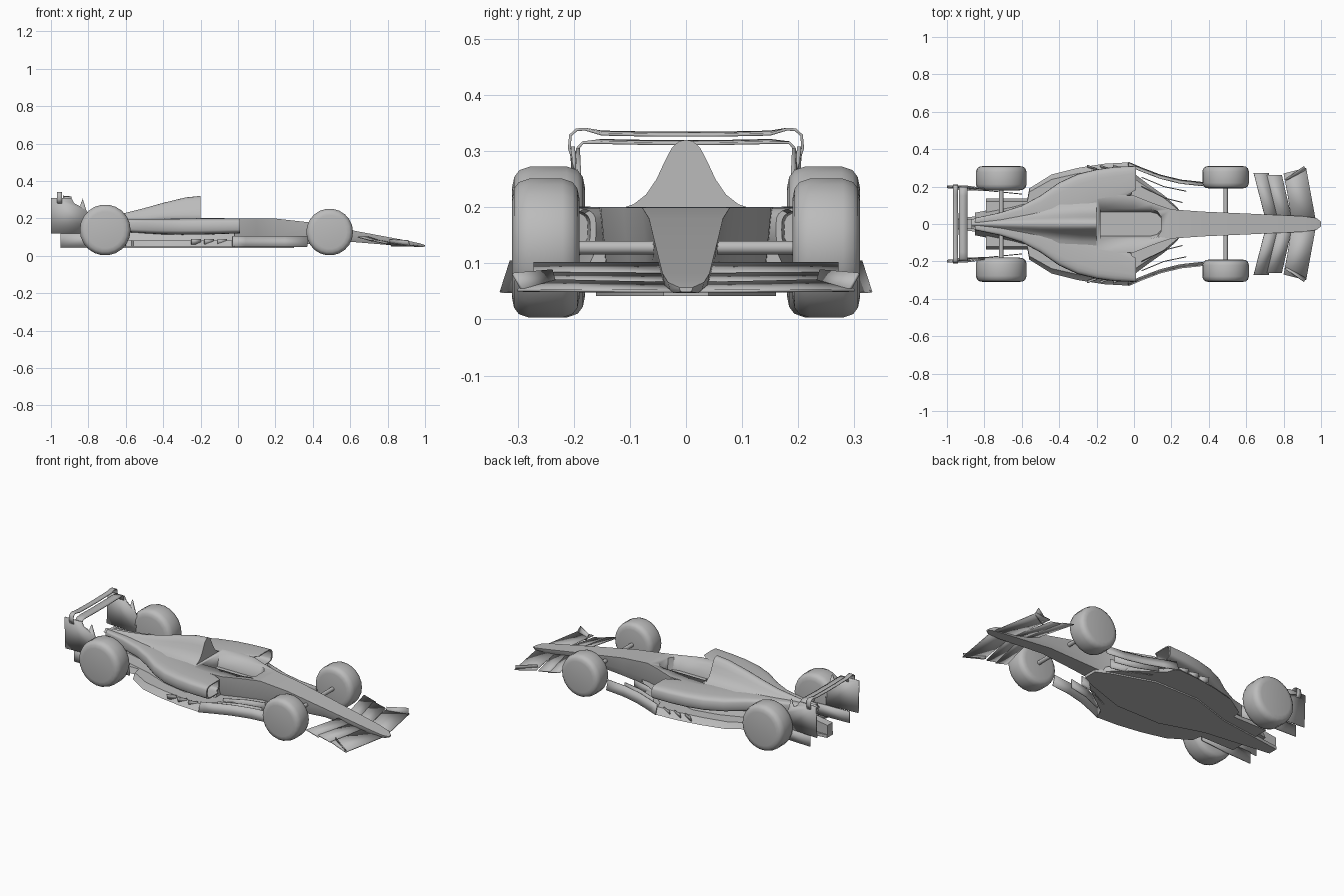
import bpy, bmesh
from math import sin, cos, pi, copysign, radians

cube = bpy.data.objects.get("Cube")
if cube:
    bpy.data.objects.remove(cube, do_unlink=True)

grey = bpy.data.materials.new("light_grey")
grey.use_nodes = True
grey.diffuse_color = (0.5, 0.5, 0.5, 1)
grey.node_tree.nodes["Principled BSDF"].inputs["Base Color"].default_value = (0.5, 0.5, 0.5, 1)


def make(name, verts, faces, mirror=False, thick=0, angle=35):
    me = bpy.data.meshes.new(name)
    me.from_pydata(verts, [], faces)
    bm = bmesh.new()
    bm.from_mesh(me)
    bmesh.ops.recalc_face_normals(bm, faces=bm.faces)
    bm.to_mesh(me)
    bm.free()
    me.materials.append(grey)
    ob = bpy.data.objects.new(name, me)
    bpy.context.collection.objects.link(ob)
    bpy.ops.object.select_all(action='DESELECT')
    ob.select_set(True)
    bpy.context.view_layer.objects.active = ob
    bpy.ops.object.shade_smooth_by_angle(angle=radians(angle))
    if thick:
        m = ob.modifiers.new("thickness", 'SOLIDIFY')
        m.thickness, m.offset = thick, 0
    if mirror:
        m = ob.modifiers.new("mirror", 'MIRROR')
        m.use_axis = (False, True, False)
        m.use_mirror_merge = False
    return ob


def loft(name, rings, **kw):
    """Skin closed rings of equal length and cap both ends."""
    n = len(rings[0])
    faces = [(i * n + j, i * n + (j + 1) % n, (i + 1) * n + (j + 1) % n, (i + 1) * n + j)
             for i in range(len(rings) - 1) for j in range(n)]
    last = (len(rings) - 1) * n
    faces += [tuple(range(n)), tuple(range(last, last + n))]
    return make(name, [v for r in rings for v in r], faces, **kw)


def strip(name, a, b, **kw):
    """Skin between two open paths of equal length."""
    n = len(a)
    return make(name, a + b, [(i, i + 1, n + i + 1, n + i) for i in range(n - 1)], **kw)


def both(half):
    """Half outline of (u, v) points continued across v = 0."""
    return half + [(u, -v) for u, v in reversed(half)]


# Wheels and axles
def lathe(name, x, z, profile, sides, **kw):
    loft(name, [[(x + r * cos(2 * pi * i / sides), y, z + r * sin(2 * pi * i / sides))
                 for i in range(sides)] for y, r in profile], **kw)


TYRE = [(-.5, .72), (-.47, .86), (-.4, .95), (-.25, 1), (.25, 1), (.4, .95), (.47, .86), (.5, .72)]
for name, x, r, y, w in [("front", .49, .125, .25, .12), ("rear", -.71, .136, .245, .13)]:
    lathe(name + "_wheels", x, r + .002, [(y + w * t, r * k) for t, k in TYRE], 22, mirror=True)
    lathe(name + "_axle", x, .128, [(-.2, .012), (.2, .012)], 12)

# Nose and cockpit tub: x, top half width, top z, bottom half width, bottom z
rings = []
for x, ht, zt, hb, zb in [(1, .012, .057, .008, .049), (.975, .032, .066, .022, .047),
                          (.9, .042, .082, .03, .05), (.6, .056, .138, .036, .075),
                          (.37, .066, .18, .045, .062), (.2, .078, .199, .055, .05),
                          (.1, .112, .2, .085, .05), (0, .152, .2, .12, .05), (-.2, .16, .2, .13, .05)]:
    half = [(hb, zb), (hb * .3 + ht * .7, zb + .35 * (zt - zb)), (ht, zt)]
    rings.append([(x, y, z) for y, z in half] + [(x, -y, z) for y, z in reversed(half)])
tub = loft("nose_and_tub", rings)

opening = both([(-.18, .08), (.09, .08), (.125, .068), (.145, .04)])
cutter = loft("cockpit_cutter", [[(x, y * k, z) for x, y in opening] for z, k in [(.13, .8), (.2, 1), (.25, 1)]])
cutter.hide_render = True
cutter.hide_set(True)
cut = tub.modifiers.new("cockpit", 'BOOLEAN')
cut.operation, cut.solver, cut.object = 'DIFFERENCE', 'EXACT', cutter


# Sidepods with hollow rounded inlets: x, inner y, outer y, bottom z, top z
def pod_ring(x, y0, y1, z0, z1, k=1, back=0):
    cy, cz, ry, rz = (y0 + y1) / 2, (z0 + z1) / 2, k * (y1 - y0) / 2, k * (z1 - z0) / 2
    ring = []
    for i in range(24):
        c, s = cos(2 * pi * i / 24), sin(2 * pi * i / 24)
        ring.append((x - back - .02 * (c < -.5) * (x > 0), cy + ry * copysign(abs(c) ** .5, c),
                     cz + rz * copysign(abs(s) ** .5, s)))
    return ring


front = (.01, .16, .31, .12, .2)
pods = [front, (-.1, .1, .306, .116, .201), (-.2, .085, .292, .113, .201), (-.3, .03, .268, .112, .2),
        (-.4, 0, .222, .114, .198), (-.5, 0, .152, .12, .197), (-.6, 0, .098, .128, .197),
        (-.72, 0, .06, .132, .2), (-.85, 0, .032, .14, .2)]
loft("sidepods", [pod_ring(*front, k=.8, back=.1), pod_ring(*front, k=.86)] + [pod_ring(*p) for p in pods],
     mirror=True, angle=40)

# Undercut body below the sidepods
rings = []
for x, h in [(-.02, .16), (-.2, .2), (-.35, .17), (-.5, .11), (-.65, .07), (-.85, .03)]:
    rings.append([(x, -h - .03, .06), (x, h + .03, .06), (x, h, .125), (x, -h, .125)])
loft("undercut_body", rings)

# Engine cover with a bell-shaped section and flat front
BELL = [(1, 0), (.75, .08), (.57, .22), (.42, .44), (.3, .7), (.2, .89), (.1, .98)]
rings = []
for x, w, zt in [(-.2, .125, .32), (-.28, .125, .312), (-.4, .115, .283), (-.5, .1, .255),
                 (-.6, .08, .23), (-.72, .055, .214), (-.87, .025, .2)]:
    zb = .195 if x > -.5 else .185
    half = [(t * w, zb + h * (zt - zb)) for t, h in BELL]
    rings.append([(x, y, z) for y, z in half] + [(x, 0, zt)] + [(x, -y, z) for y, z in reversed(half)])
loft("engine_cover", rings, angle=50)

# Floor with flared edge, plank and diffuser
floor = both([(.26, .05), (.23, .09), (.165, .15), (.08, .21), (0, .27), (-.02, .33), (-.16, .322),
              (-.3, .3), (-.44, .265), (-.56, .19), (-.57, .135), (-.79, .135)])
loft("floor", [[(x, y, .05) for x, y in floor], [(x, y * .95, .064) for x, y in floor],
               [(x, y * .9, .082) for x, y in floor]])
plank = both([(.3, .04), (.22, .08), (-.02, .16), (-.3, .16), (-.55, .08), (-.95, .028)])
loft("plank", [[(x, y, z) for x, y in plank] for z in (.042, .06)])
tail = [(-.95, .05), (-.95, .115), (-.78, .14), (-.6, .14), (-.6, .05)]
loft("tail_structure", [[(x, y, z) for x, z in tail] for y in (-.024, .024)])


# Upright vanes: plan path, bottom z, top z, outward lean
def vane(name, path, z0, z1, lean=0, thick=.005):
    strip(name, [(x, y, z0) for x, y in path], [(x, y + lean, z1) for x, y in path], mirror=True, thick=thick)


vane("outer_bargeboards", [(.37, .222), (.25, .235), (.14, .262), (.04, .3), (-.03, .33)], .048, .104, -.018)
vane("middle_bargeboards", [(.28, .175), (.16, .2), (.04, .25)], .048, .1)
vane("inner_bargeboards", [(.26, .115), (.16, .14), (.04, .2)], .048, .1)
vane("diffuser_fences", [(-.95, .185), (-.78, .178), (-.6, .16)], .05, .118)
for i in range(3):
    x = -.06 - i * .07
    vane("floor_fin_%d" % (i + 1), [(x, .285), (x - .05, .305)], .06, .09, .01)

# Front wing: inner and outer (leading x, trailing x, leading z, trailing z)
for name, a, b, y1 in [("main_plane", (.975, .845, .05, .064), (.92, .80, .052, .07), .3),
                       ("middle_flap", (.85, .775, .064, .08), (.79, .71, .064, .082), .262),
                       ("rear_flap", (.78, .71, .076, .1), (.72, .64, .078, .1), .272)]:
    lead, trail = [], []
    for y, t in [(0, 0), (y1 * .5, .5), (y1, 1)]:
        xl, xt, zl, zt = [p + (q - p) * t for p, q in zip(a, b)]
        lead.append((xl, y, zl))
        trail.append((xt, y if t < 1 else y - .03 * (y1 > .28), zt))
    strip("front_wing_" + name, lead, trail, mirror=True, thick=.005)
strip("front_wing_endplates", [(.92, .29, .05), (.82, .23, .05)], [(.91, .308, .082), (.81, .24, .088)],
      mirror=True, thick=.006)

# Rear wing endplates
plate = [(-1, .12), (-1, .308), (-.89, .308), (-.875, .28), (-.845, .265), (-.83, .305),
         (-.81, .24), (-.79, .21), (-.8, .12)]
verts = [(x, .203 - max(0, x + .9) * .15 - max(0, .2 - z) * .1, z) for x, z in plate]
make("rear_wing_endplates", verts, [tuple(range(len(verts)))], mirror=True, thick=.007)


# Rear wing planes curling into the endplates
def wing(name, half, x0, x1, drop):
    path = half + [(-y, z) for y, z in reversed(half)]
    strip(name, [(x0, y, z) for y, z in path],
          [(x1, y, z - drop * (abs(y) < .16)) for y, z in path], thick=.005)


wing("rear_wing_upper", [(.2, .28), (.208, .305), (.206, .328), (.195, .338), (.18, .339), (.15, .334), (.05, .332)],
     -.968, -.94, .004)
wing("rear_wing_lower", [(.198, .285), (.193, .305), (.184, .315), (.15, .319), (.05, .317)], -.935, -.89, .004)
